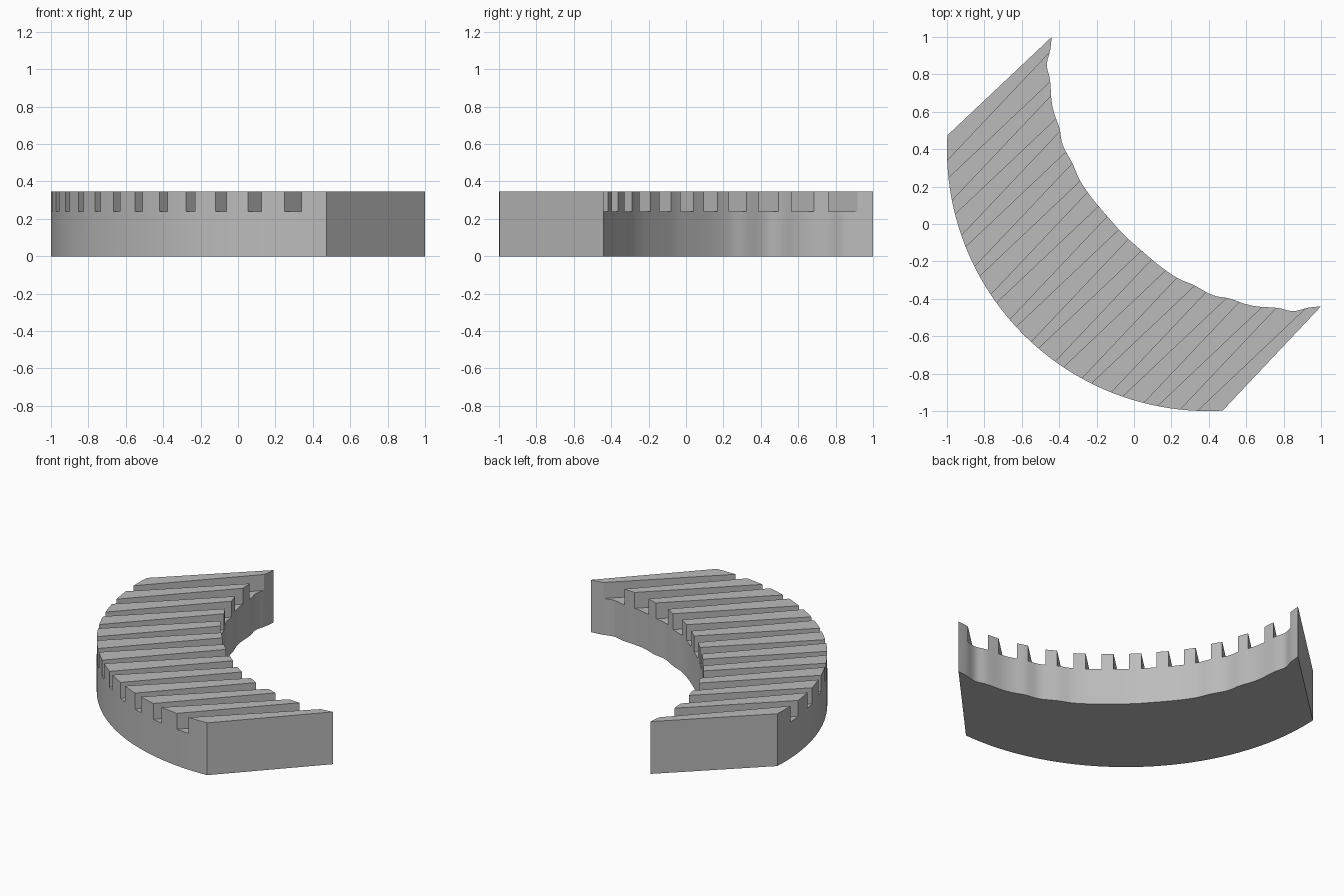
import bpy, bmesh, math
from mathutils import Vector

HEIGHT, FLOOR = 0.345, 0.24      # overall height and groove floor
CENTRE, RADIUS = 0.396, 1.396    # outer arc, centred on the x = y diagonal
PITCH, SLOTS = 0.1655, 12

cube = bpy.data.objects.get("Cube")
if cube:
    bpy.data.objects.remove(cube, do_unlink=True)


def smooth_path(pts, steps=5):
    """Catmull-Rom curve through a few points."""
    pts = [Vector(p) for p in pts]
    ext = [2 * pts[0] - pts[1]] + pts + [2 * pts[-1] - pts[-2]]
    out = []
    for a, b, c, d in zip(ext, ext[1:], ext[2:], ext[3:]):
        for i in range(steps):
            t = i / steps
            out.append(0.5 * (2 * b + (c - a) * t + (2 * a - 5 * b + 4 * c - d) * t ** 2
                              + (3 * b - a - 3 * c + d) * t ** 3))
    return out + [pts[-1]]


def add_prism(bm, outline, z0, z1):
    """Extrude a flat outline from z0 up to z1."""
    face = bm.faces.new([bm.verts.new((x, y, z0)) for x, y in outline])
    ext = bmesh.ops.extrude_face_region(bm, geom=[face])
    top = [v for v in ext["geom"] if isinstance(v, bmesh.types.BMVert)]
    bmesh.ops.translate(bm, verts=top, vec=(0, 0, z1 - z0))


def make_object(name, bm):
    bmesh.ops.recalc_face_normals(bm, faces=bm.faces[:])
    mesh = bpy.data.meshes.new(name)
    bm.to_mesh(mesh)
    bm.free()
    obj = bpy.data.objects.new(name, mesh)
    bpy.context.collection.objects.link(obj)
    return obj


# Wavy inner edge, half of it mirrored across the diagonal
half = [(1, -0.44), (0.93, -0.448), (0.85, -0.466), (0.77, -0.449), (0.66, -0.441),
        (0.59, -0.426), (0.51, -0.398), (0.42, -0.38), (0.32, -0.327), (0.24, -0.293),
        (0.163, -0.243), (0.09, -0.185), (0, -0.107), (-0.056, -0.056)]
inner = smooth_path(half + [(y, x) for x, y in reversed(half[:-1])])

# Round outer edge
outer = []
for i in range(49):
    a = math.radians(-135 - 48.2 + 96.4 * i / 48)
    outer.append((CENTRE + RADIUS * math.cos(a), CENTRE + RADIUS * math.sin(a)))

bm = bmesh.new()
add_prism(bm, [tuple(p) for p in inner] + outer, 0, HEIGHT)
block = make_object("curved_block", bm)

# Tapered groove cutters running along the diagonal
bm = bmesh.new()
r = math.sqrt(0.5)
for k in range(SLOTS):
    mid = (k - (SLOTS - 1) / 2) * PITCH
    corners = []
    for u, side in ((-1.2, -1), (-1.2, 1), (0.7, 1), (0.7, -1)):
        v = mid + side * (0.096 + 0.055 * u) / 2
        corners.append(((u + v) * r, (u - v) * r))
    add_prism(bm, corners, FLOOR, HEIGHT + 0.1)
cutter = make_object("groove_cutter", bm)
cutter.hide_render = True

# Cut the grooves and keep the result as plain mesh
mod = block.modifiers.new("grooves", "BOOLEAN")
mod.operation, mod.solver, mod.object = "DIFFERENCE", "EXACT", cutter
bpy.context.view_layer.update()
graph = bpy.context.evaluated_depsgraph_get()
cut_mesh = bpy.data.meshes.new_from_object(block.evaluated_get(graph))
block.modifiers.clear()
block.data = cut_mesh
bpy.data.objects.remove(cutter, do_unlink=True)

# Plain grey material
grey = bpy.data.materials.new("light_grey")
grey.use_nodes = True
colour = (0.5, 0.5, 0.5, 1)
grey.diffuse_color = colour
grey.node_tree.nodes["Principled BSDF"].inputs["Base Color"].default_value = colour
block.data.materials.clear()
block.data.materials.append(grey)

bpy.ops.object.select_all(action="DESELECT")
block.select_set(True)
bpy.context.view_layer.objects.active = block
bpy.ops.object.shade_smooth_by_angle(angle=math.radians(30))
